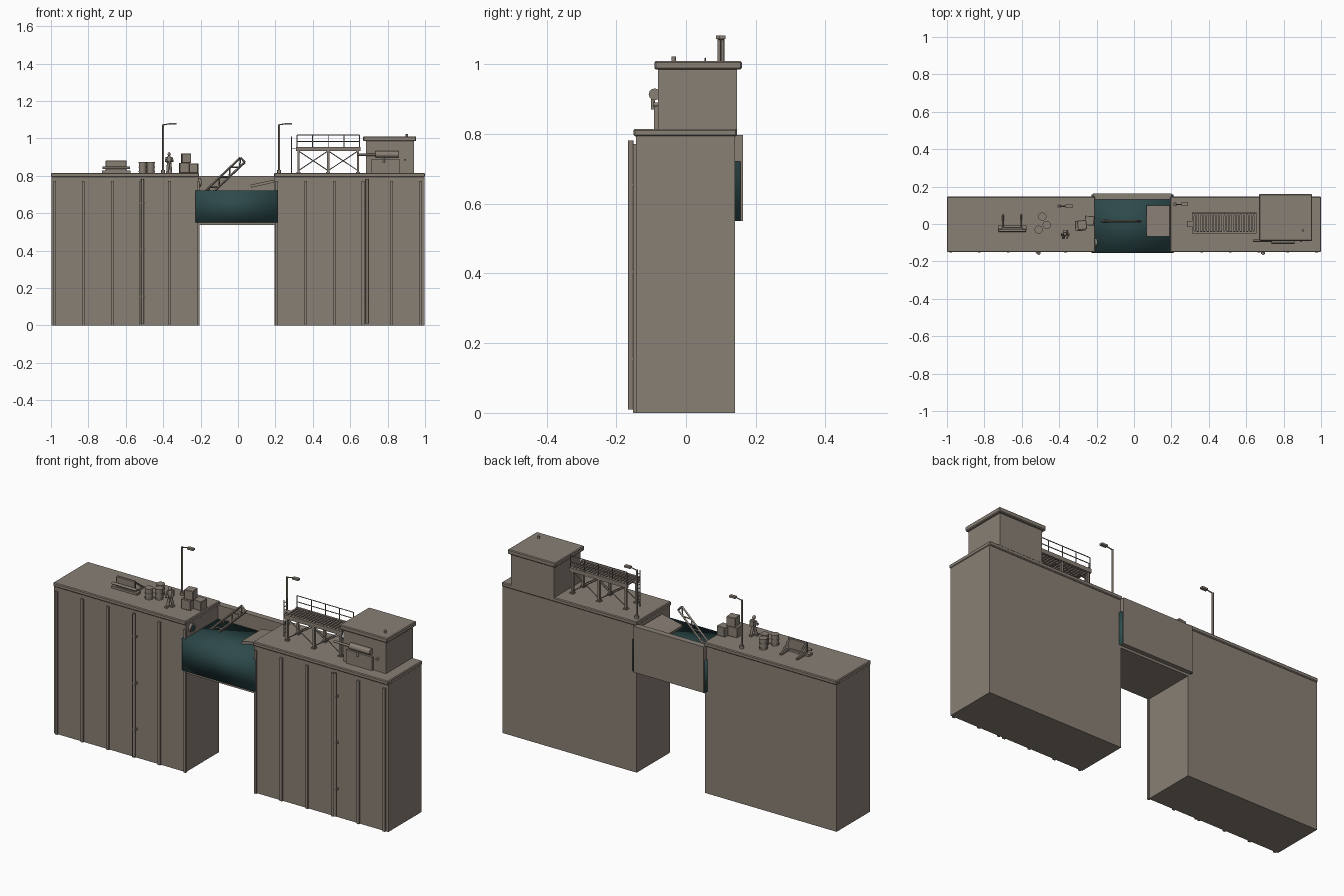
import bpy, math
from mathutils import Vector

cube = bpy.data.objects.get("Cube")
if cube:
    bpy.data.objects.remove(cube, do_unlink=True)


def material(name, rgb):
    m = bpy.data.materials.new(name)
    m.use_nodes = True
    m.diffuse_color = (*rgb, 1)
    bsdf = m.node_tree.nodes["Principled BSDF"]
    bsdf.inputs["Base Color"].default_value = (*rgb, 1)
    bsdf.inputs["Roughness"].default_value = 0.8
    return m


CONCRETE = material("warm grey concrete", (0.25, 0.215, 0.178))
TEAL = material("dark teal", (0.026, 0.068, 0.07))
TOP = 0.815


def finish(name, mat):
    ob = bpy.context.object
    ob.name = name
    ob.data.materials.append(mat)
    return ob


def box(name, x, y, z, mat=CONCRETE, bevel=0):
    """Box from (min, max) pairs."""
    bpy.ops.mesh.primitive_cube_add(size=1, location=[sum(p) / 2 for p in (x, y, z)])
    ob = finish(name, mat)
    ob.scale = [p[1] - p[0] for p in (x, y, z)]
    bpy.ops.object.transform_apply(location=False, rotation=False, scale=True)
    if bevel:
        mod = ob.modifiers.new("edge", "BEVEL")
        mod.width = bevel
    return ob


def rod(name, a, b, r, sides=8, mat=CONCRETE):
    """Cylinder between two points."""
    a, b = Vector(a), Vector(b)
    bpy.ops.mesh.primitive_cylinder_add(vertices=sides, radius=r, depth=(b - a).length,
                                        location=(a + b) / 2)
    ob = finish(name, mat)
    ob.rotation_mode = "QUATERNION"
    ob.rotation_quaternion = (b - a).to_track_quat("Z", "Y")
    if sides > 6:
        bpy.ops.object.shade_smooth_by_angle(angle=math.radians(50))
    return ob


def ball(name, c, size):
    bpy.ops.mesh.primitive_uv_sphere_add(segments=10, ring_count=6, radius=1, location=c)
    ob = finish(name, CONCRETE)
    ob.scale = size
    bpy.ops.object.shade_smooth()


# Two wall blocks with caps, ribs and drain pipes
for side, x0, x1, rib0, pipe in (("right", -1, -0.208, -0.98, -0.51),
                                 ("left", 0.193, 1, 0.208, 0.69)):
    box(side + "_wall", (x0 + 0.003, x1 - 0.003), (-0.143, 0.14), (0, 0.8))
    box(side + "_cap", (x0, x1), (-0.15, 0.146), (0.793, TOP), bevel=0.004)
    for i in range(6):
        x = rib0 + i * 0.1535
        box(side + "_rib", (x - 0.007, x + 0.007), (-0.152, -0.14), (0, 0.772))
    rod(side + "_drain_pipe", (pipe, -0.158, 0.01), (pipe, -0.158, 0.782), 0.008)
    for z in (0.15, 0.4, 0.65):
        box("pipe_clamp", (pipe - 0.01, pipe + 0.01), (-0.16, -0.14), (z, z + 0.01))

# Channel between the blocks
box("channel_floor", (-0.212, 0.198), (-0.147, 0.14), (0.537, 0.552))
box("channel_back_wall", (-0.22, 0.2), (0.13, 0.163), (0.55, 0.798))
water = box("water_block", (-0.226, 0.21), (-0.155, 0.157), (0.551, 0.722), TEAL)
bpy.ops.object.shade_smooth()
rod("inlet_pipe", (-0.215, -0.1, 0.765), (-0.198, -0.1, 0.765), 0.022, 12)
rod("inlet_opening", (-0.2, -0.1, 0.765), (-0.196, -0.1, 0.765), 0.016, 12, TEAL)

# Broken slab hanging in the channel
slab = box("fallen_slab", (0.067, 0.193), (-0.068, 0.1), (0.75, 0.765))
slab.rotation_euler.y = -0.22

# Fallen lattice girder
start, end = Vector((-0.17, 0.015, 0.70)), Vector((0.025, 0.015, 0.885))
along = (end - start).normalized()
across = Vector((-along.z, 0, along.x)) * 0.017
for s in (-1, 1):
    rod("girder_chord", start + across * s, end + across * s, 0.006, 4)
BAYS = 7
for i in range(BAYS):
    s = 1 if i % 2 else -1
    rod("girder_lacing", start.lerp(end, i / BAYS) + across * s,
        start.lerp(end, (i + 1) / BAYS) - across * s, 0.004, 4)
for p in (start, end):
    rod("girder_end", p - across, p + across, 0.005, 4)

# Hut with roof and wall fittings
box("hut_body", (0.685, 0.94), (-0.08, 0.147), (TOP - 0.005, 0.99))
box("hut_roof", (0.669, 0.953), (-0.09, 0.16), (0.985, 1.01), bevel=0.004)
rod("roof_vent", (0.903, -0.035, 1.0), (0.903, -0.035, 1.022), 0.007)
box("hut_cabinet", (0.71, 0.865), (-0.092, -0.078), (TOP, 0.888))
rod("cabinet_knob", (0.893, -0.095, 0.885), (0.893, -0.078, 0.885), 0.006)
rod("hut_tank", (0.735, -0.09, 0.914), (0.858, -0.09, 0.914), 0.017, 12)
rod("hut_pipe", (0.635, -0.09, 0.912), (0.74, -0.09, 0.912), 0.006)
rod("hut_pipe_drop", (0.78, -0.095, 0.87), (0.78, -0.095, 0.91), 0.006)

# Raised walkway: deck, legs, braces, ladder and back railing
X0, X1, Y0, Y1, DECK = 0.315, 0.65, -0.045, 0.055, 0.945
for y in (Y0, Y1):
    box("deck_beam", (X0 - 0.005, X1 + 0.005), (y - 0.006, y + 0.006), (DECK - 0.012, DECK + 0.01))
for i in range(20):
    x = X0 + (X1 - X0) * i / 19
    box("deck_bar", (x - 0.005, x + 0.005), (Y0, Y1), (DECK, DECK + 0.007))
legs = (X0 + 0.008, 0.482, X1 - 0.008)
for y in (Y0 + 0.005, Y1 - 0.005):
    for x in legs:
        box("deck_leg", (x - 0.006, x + 0.006), (y - 0.006, y + 0.006), (TOP, DECK))
        box("leg_foot", (x - 0.011, x + 0.011), (y - 0.011, y + 0.011), (TOP, TOP + 0.005))
    for a, b in zip(legs, legs[1:]):
        rod("brace", (a, y, TOP + 0.012), (b, y, DECK - 0.012), 0.0025, 6)
        rod("brace", (b, y, TOP + 0.012), (a, y, DECK - 0.012), 0.0025, 6)
for i in range(5):
    x = X0 + (X1 - X0) * i / 4
    rod("rail_post", (x, Y1, DECK), (x, Y1, 1.017), 0.0025, 6)
for z in (0.984, 1.017):
    rod("rail", (X0, Y1, z), (X1, Y1, z), 0.0025, 6)
for y in (-0.014, 0.014):
    rod("ladder_side", (0.285, y, TOP), (0.285, y, 1.01), 0.003, 6)
for i in range(9):
    z = TOP + 0.02 + i * 0.02
    rod("ladder_rung", (0.285, -0.014, z), (0.285, 0.014, z), 0.002, 6)
box("ladder_landing", (0.285, X0), (-0.014, 0.014), (DECK, DECK + 0.004))

# Lamp posts
for x, y in ((-0.4, 0.095), (0.22, 0.105)):
    rod("lamp_base", (x, y, TOP), (x, y, TOP + 0.015), 0.011)
    rod("lamp_post", (x, y, TOP), (x, y, 1.075), 0.005)
    rod("lamp_arm", (x, y, 1.072), (x + 0.045, y, 1.08), 0.003)
    box("lamp_head", (x + 0.035, x + 0.07), (y - 0.009, y + 0.009), (1.073, 1.083))

# Barricade with sloping struts
box("barricade_base", (-0.728, -0.575), (-0.038, -0.008), (TOP, TOP + 0.012))
box("barricade_panel", (-0.708, -0.595), (-0.03, -0.016), (TOP, 0.882), bevel=0.003)
rod("barricade_bar", (-0.725, -0.035, 0.842), (-0.578, -0.035, 0.842), 0.007)
for x in (-0.7, -0.603):
    box("strut_foot", (x - 0.005, x + 0.005), (-0.02, 0.055), (TOP, TOP + 0.008))
    rod("strut", (x, 0.05, TOP + 0.005), (x, -0.018, 0.872), 0.005, 4)

# Drums
for x, y in ((-0.49, 0.04), (-0.51, -0.03), (-0.467, -0.005)):
    rod("drum", (x, y, TOP), (x, y, 0.873), 0.02, 12)
    for z in (0.82, 0.844, 0.868):
        rod("drum_hoop", (x, y, z), (x, y, z + 0.005), 0.022, 12)

# Crates
for x, y, z, s, turn in ((-0.288, -0.01, TOP, 0.054, 0.06), (-0.238, 0.018, TOP, 0.05, -0.08),
                         (-0.278, -0.005, TOP + 0.054, 0.05, 0.12)):
    h = s / 2
    crate = box("crate", (x - h, x + h), (y - h, y + h), (z, z + s), bevel=0.002)
    crate.rotation_euler.z = turn

# Standing figure
fx, fy = -0.368, -0.052
for s in (-1, 1):
    rod("figure_leg", (fx + s * 0.009, fy + s * 0.012, TOP), (fx + s * 0.005, fy, 0.868), 0.0075)
    box("figure_boot", (fx + s * 0.009 - 0.007, fx + s * 0.009 + 0.007),
        (fy + s * 0.012 - 0.015, fy + s * 0.012 + 0.007), (TOP, TOP + 0.009))
    rod("figure_upper_arm", (fx + s * 0.013, fy, 0.9), (fx + s * 0.019, fy - 0.004, 0.878), 0.005)
    rod("figure_forearm", (fx + s * 0.019, fy - 0.004, 0.878), (fx + s * 0.008, fy - 0.025, 0.873), 0.0045)
ball("figure_body", (fx, fy, 0.883), (0.014, 0.011, 0.024))
ball("figure_head", (fx, fy - 0.002, 0.915), (0.009, 0.01, 0.011))
box("figure_pack", (fx - 0.011, fx + 0.011), (fy + 0.006, fy + 0.02), (0.872, 0.903))
